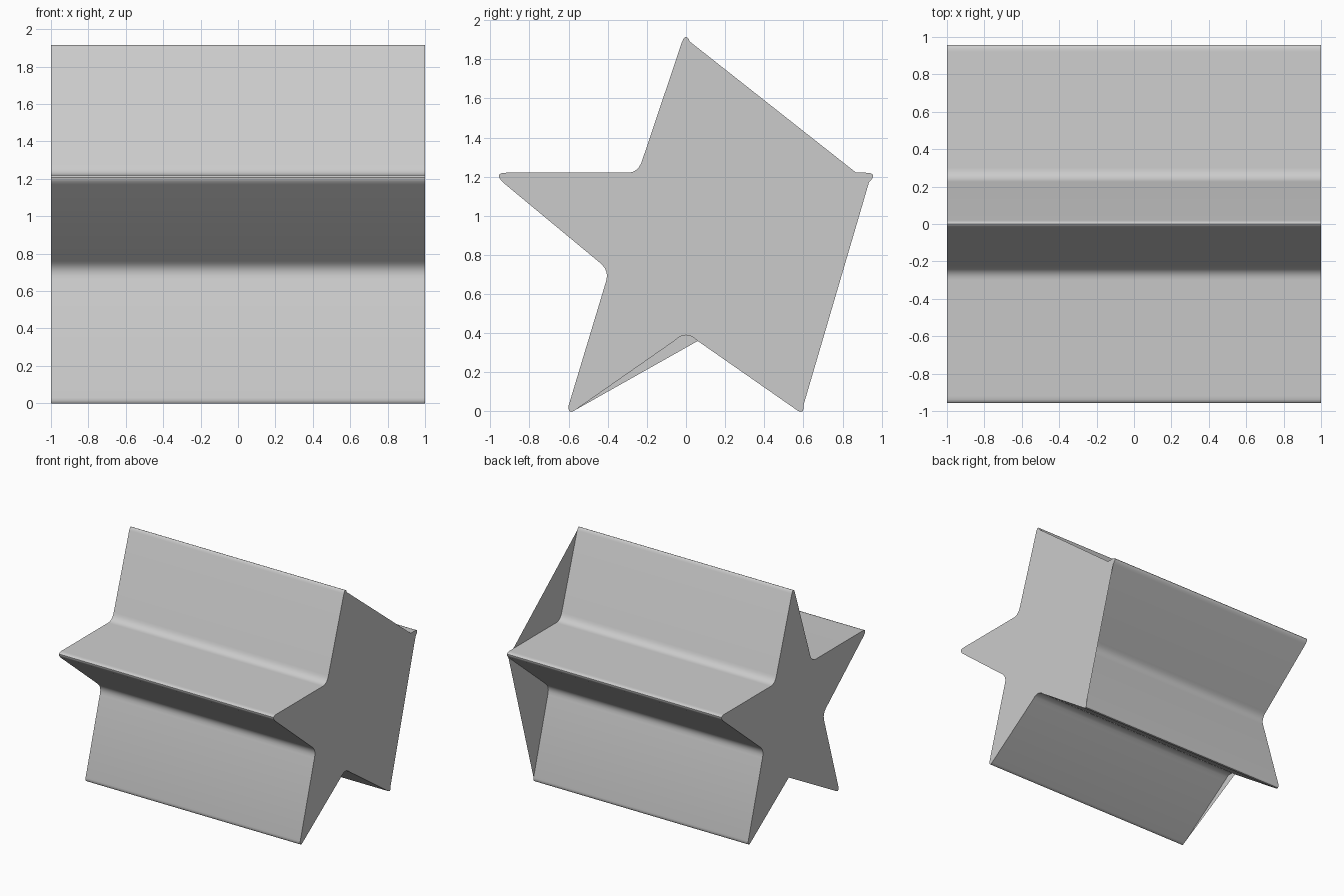
import bpy, bmesh

if "Cube" in bpy.data.objects:
    bpy.data.objects.remove(bpy.data.objects["Cube"])

STEPS = 7  # points per rounded corner

# Rounded corners in the y-z plane: start, control, end (clockwise seen from +x)
top = ((-0.02, 1.89), (0, 1.94), (0.02, 1.89))
side = [
    ((0.225, 1.28), (0.245, 1.22), (0.30, 1.22)),     # upper notch
    ((0.92, 1.22), (0.985, 1.22), (0.935, 1.17)),     # side tip
    ((0.44, 0.76), (0.39, 0.72), (0.41, 0.66)),       # lower notch
    ((0.60, 0.03), (0.605, -0.02), (0.565, 0.008)),   # foot tip
]
bottom = ((0.06, 0.36), (0, 0.42), (-0.06, 0.36))
mirrored = [tuple((-y, z) for y, z in reversed(c)) for c in reversed(side)]
corners = [top] + side + [bottom] + mirrored


def bend(a, b, c):
    """Points of a quadratic curve round one corner."""
    pts = []
    for i in range(STEPS):
        t = i / (STEPS - 1)
        pts.append([(1 - t) ** 2 * p + 2 * t * (1 - t) * q + t * t * r
                    for p, q, r in zip(a, b, c)])
    return pts


profile = [p for c in corners for p in bend(*c)]
n = len(profile)

bm = bmesh.new()
near = [bm.verts.new((1, y, z)) for y, z in profile]
far = [bm.verts.new((-1, y, z)) for y, z in profile]

# Star-shaped wall
for i in range(n):
    j = (i + 1) % n
    f = bm.faces.new((near[i], near[j], far[j], far[i]))
    f.smooth = True


def corner(ring, k):
    return ring[k * STEPS:(k + 1) * STEPS]


# +x end: the two notches on the +y side are bridged over
ledge = bm.verts.new((1, 0.87, 1.22))
cap = corner(near, 0) + [ledge] + corner(near, 2) + near[4 * STEPS:]
bm.faces.new(list(reversed(cap)))

# -x end: the bottom notch is partly bridged over
cap = far[:5 * STEPS + 1] + far[6 * STEPS:]
bm.faces.new(cap)

mesh = bpy.data.meshes.new("star_prism")
bm.to_mesh(mesh)
bm.free()
star = bpy.data.objects.new("star_prism", mesh)
bpy.context.collection.objects.link(star)
bpy.context.view_layer.objects.active = star
star.select_set(True)
bpy.ops.object.shade_smooth_by_angle(angle=0.6)
